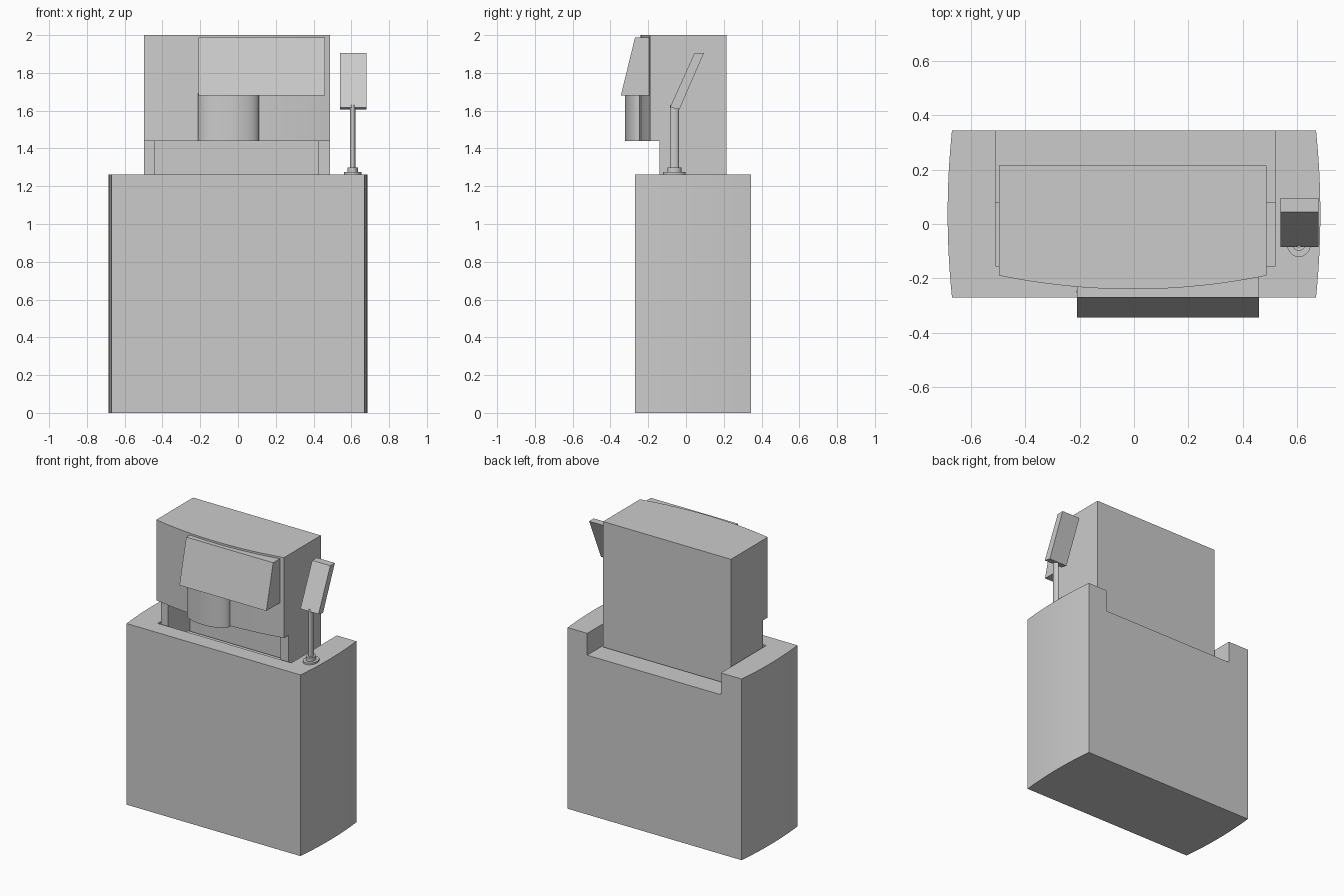
import bpy, bmesh, math
from mathutils import Vector

cube = bpy.data.objects.get("Cube")
if cube:
    bpy.data.objects.remove(cube)

grey = bpy.data.materials.new("plain grey")
grey.use_nodes = True
colour = (0.6, 0.6, 0.6, 1)
grey.diffuse_color = colour
grey.node_tree.nodes["Principled BSDF"].inputs["Base Color"].default_value = colour


def prism(name, points, depth):
    """Extrude a closed outline of 3D points along a vector."""
    bm = bmesh.new()
    face = bm.faces.new([bm.verts.new(p) for p in points])
    new = bmesh.ops.extrude_face_region(bm, geom=[face])["geom"]
    verts = [v for v in new if isinstance(v, bmesh.types.BMVert)]
    bmesh.ops.translate(bm, verts=verts, vec=Vector(depth))
    bmesh.ops.recalc_face_normals(bm, faces=bm.faces)
    mesh = bpy.data.meshes.new(name)
    bm.to_mesh(mesh)
    bm.free()
    mesh.materials.append(grey)
    obj = bpy.data.objects.new(name, mesh)
    bpy.context.collection.objects.link(obj)
    return obj


def upright(name, outline, z0, z1):
    return prism(name, [(x, y, z0) for x, y in outline], (0, 0, z1 - z0))


def sideways(name, profile, x0, x1):
    return prism(name, [(x0, y, z) for y, z in profile], (x1 - x0, 0, 0))


def box(name, x0, x1, y0, y1, z0, z1):
    return upright(name, [(x0, y0), (x1, y0), (x1, y1), (x0, y1)], z0, z1)


def ellipse(cx, cy, rx, ry, n=32):
    turns = [2 * math.pi * i / n for i in range(n)]
    return [(cx + rx * math.cos(a), cy + ry * math.sin(a)) for a in turns]


def smooth(obj):
    bpy.ops.object.select_all(action="DESELECT")
    obj.select_set(True)
    bpy.context.view_layer.objects.active = obj
    bpy.ops.object.shade_smooth_by_angle(angle=math.radians(30))


def cut(obj, cutter):
    mod = obj.modifiers.new("cut", "BOOLEAN")
    mod.operation = "DIFFERENCE"
    mod.solver = "EXACT"
    mod.object = cutter
    bpy.context.view_layer.objects.active = obj
    bpy.ops.object.modifier_apply(modifier=mod.name)
    bpy.data.objects.remove(cutter)


# Cabinet with bowed sides and a slot open to the back
steps = 16
front, back = -0.27, 0.345
side = []
for i in range(steps + 1):
    t = i / steps
    side.append((0.67 + 0.016 * (1 - (2 * t - 1) ** 2), front + t * (back - front)))
outline = side + [(-x, y) for x, y in reversed(side)]
cabinet = upright("cabinet", outline, 0, 1.262)
cut(cabinet, box("slot_front", -0.51, 0.52, -0.155, 0.1, 1.14, 1.4))
cut(cabinet, box("slot_back", -0.51, 0.52, 0.08, 0.5, 1.11, 1.4))
smooth(cabinet)

# Machine: back body, two cheeks and the bowed hood above the serving recess
hood_front = []
for i in range(steps + 1):
    t = i / steps
    hood_front.append((-0.497 + 0.985 * t, -0.24 + 0.05 * (2 * t - 1) ** 2))
machine = upright("machine_body", hood_front + [(0.488, 0.215), (-0.497, 0.215)], 1.125, 2)
cut(machine, box("overhang", -0.6, 0.6, -0.4, -0.14, 1, 1.44))
cut(machine, box("recess", -0.44, 0.425, -0.4, 0.1, 1, 1.44))
smooth(machine)

# Sloped display panel
sideways("display_panel", [(-0.345, 1.68), (-0.27, 1.987), (-0.195, 1.987), (-0.195, 1.68)], -0.21, 0.46)

# Rounded spout housing below the panel
arc = [p for p in ellipse(-0.05, -0.245, 0.162, 0.078, 48) if p[1] <= -0.2449]
smooth(upright("spout_housing", arc + [(0.1, -0.18), (-0.2, -0.18)], 1.44, 1.69))

# Card reader on a pole
px, py = 0.607, -0.062
for name, rx, ry, z0, z1 in (
    ("reader_foot", 0.047, 0.06, 1.26, 1.274),
    ("reader_collar", 0.028, 0.037, 1.27, 1.3),
    ("reader_pole", 0.014, 0.024, 1.28, 1.63),
):
    smooth(upright(name, ellipse(px, py, rx, ry), z0, z1))
sideways("card_reader", [(-0.085, 1.617), (-0.035, 1.607), (0.095, 1.905), (0.045, 1.905)], 0.54, 0.68)
